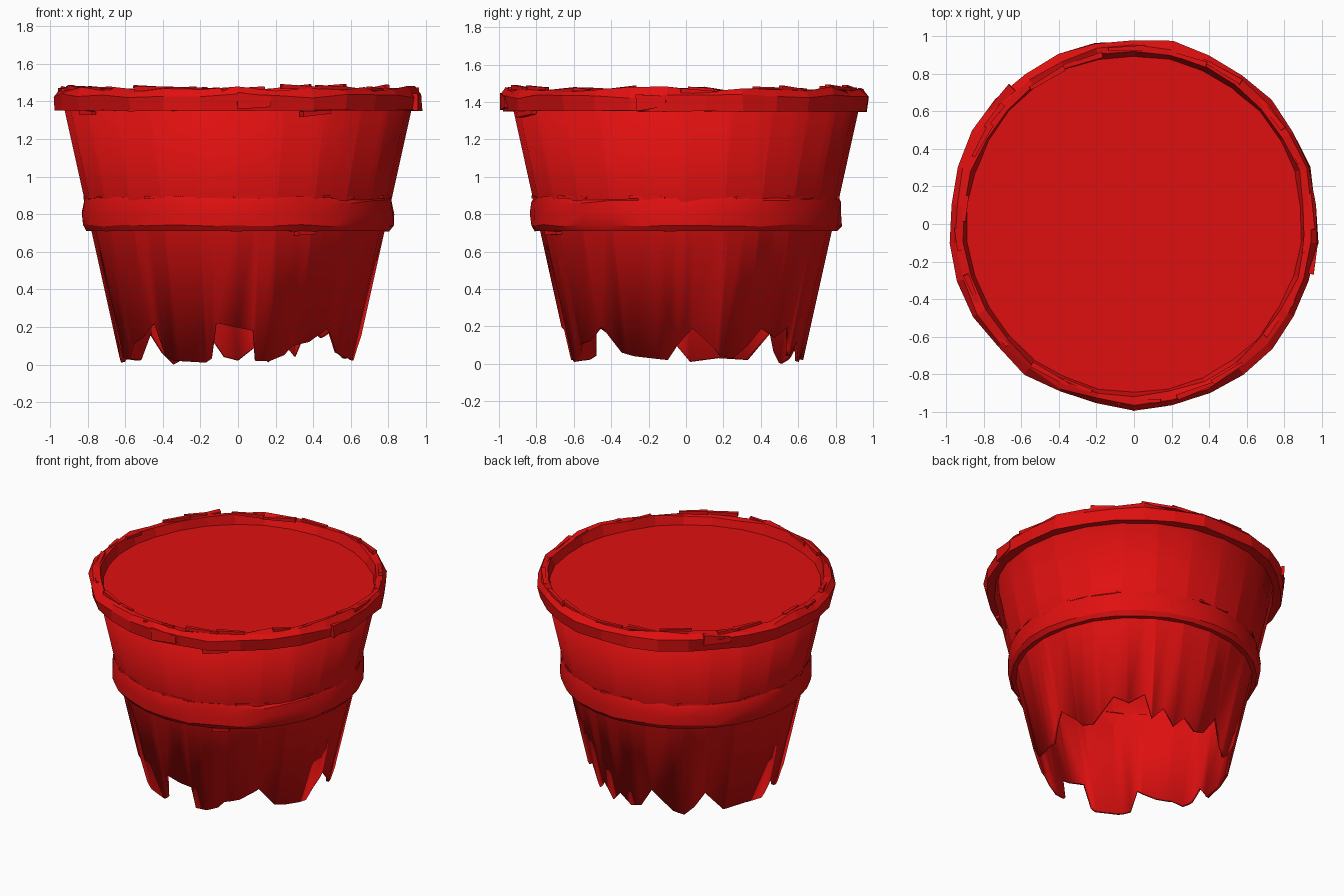
import bpy
import bmesh
import random
from math import sin, cos, pi, radians
from mathutils import Vector, Matrix

random.seed(4)
cube = bpy.data.objects.get("Cube")
if cube:
    bpy.data.objects.remove(cube)

red = bpy.data.materials.new("bucket red")
red.use_nodes = True
COLOUR = (0.74, 0.005, 0.005, 1)
red.diffuse_color = COLOUR
red.node_tree.nodes["Principled BSDF"].inputs["Base Color"].default_value = COLOUR


def polar(deg, r, z):
    """Point at an angle measured from the front towards +x."""
    a = radians(deg)
    return Vector((r * sin(a), -r * cos(a), z))


def finish(name, bm, smooth=None):
    bmesh.ops.recalc_face_normals(bm, faces=bm.faces)
    mesh = bpy.data.meshes.new(name)
    bm.to_mesh(mesh)
    bm.free()
    mesh.materials.append(red)
    obj = bpy.data.objects.new(name, mesh)
    bpy.context.collection.objects.link(obj)
    if smooth:
        bpy.ops.object.select_all(action="DESELECT")
        obj.select_set(True)
        bpy.context.view_layer.objects.active = obj
        bpy.ops.object.shade_smooth_by_angle(angle=radians(smooth))
    return obj


def ring(name, profile, sides, smooth=None):
    """Ragged hoop; each profile point is radius, height, radius and height jitter."""
    bm = bmesh.new()
    loops = []
    for i in range(sides):
        loops.append([bm.verts.new(polar(i * 360 / sides,
                                         r + random.uniform(-jr, jr),
                                         z + random.uniform(-jz, jz)))
                      for r, z, jr, jz in profile])
    n = len(profile)
    for i in range(sides):
        a, b = loops[i], loops[(i + 1) % sides]
        for k in range(n):
            m = (k + 1) % n
            bm.faces.new((a[k], b[k], b[m], a[m]))
    return finish(name, bm, smooth)


def chip(name, deg, r, z, size, tilt):
    """Small tapered splinter lying along a hoop."""
    bm = bmesh.new()
    bmesh.ops.create_cube(bm, size=1)
    for v in bm.verts:
        taper = 0.6 if v.co.x > 0 else 1
        v.co = Vector((v.co.x * size[0], v.co.y * size[1] * taper,
                       v.co.z * size[2] * taper))
    turn = Matrix.Rotation(radians(deg), 4, "Z") @ Matrix.Rotation(radians(tilt), 4, "Y")
    bm.transform(Matrix.Translation(polar(deg, r, z)) @ turn)
    return finish(name, bm)


# Tapered wall with a broken lower edge: angle, height in hundredths
edge = [(-16, 1), (-13, 3), (-10, 22), (7, 18), (8.5, 2), (16, 2), (23, 5),
        (27, 10), (36, 12), (47, 20), (57, 6), (64, 4), (81, 2), (86, 10),
        (93, 19), (104, 8), (107, 4), (114, 3), (121, 10), (128, 19),
        (137, 14), (146, 20), (151, 4), (158, 12), (165, 1), (172, 9),
        (180, 2), (187, 4), (195, 18), (207, 3), (214, 0), (220, 6),
        (226, 17), (238, 2), (254, 3), (268, 1), (277, 13), (282, 4),
        (289, 3), (297, 10), (307, 14), (318, 22), (322, 4), (327, 2)]
SIDES = 24
STEP = 360 / SIDES


def broken_height(deg):
    pts = edge + [(edge[0][0] + 360, edge[0][1])]
    for (a, h), (b, k) in zip(pts, pts[1:]):
        if a <= deg <= b:
            return (h + (k - h) * (deg - a) / (b - a)) / 100


def wall_radius(deg, z):
    off = radians(deg % STEP - STEP / 2)
    return (0.622 + 0.222 * z) * cos(pi / SIDES) / cos(off)


first = edge[0][0]
angles = {a for a, h in edge}
angles |= {(i * STEP - first) % 360 + first for i in range(SIDES)}
bm = bmesh.new()
columns = []
for deg in sorted(angles):
    low = broken_height(deg)
    columns.append([bm.verts.new(polar(deg, wall_radius(deg, z), z))
                    for z in (low, 0.8, 1.41)])
for a, b in zip(columns, columns[1:] + columns[:1]):
    for k in range(2):
        bm.faces.new((a[k], b[k], b[k + 1], a[k + 1]))
wall = finish("bucket_wall", bm, 12)
solid = wall.modifiers.new("thickness", "SOLIDIFY")
solid.thickness = 0.02
solid.offset = -1

# Flat filling just below the rim
bm = bmesh.new()
bm.faces.new([bm.verts.new(polar(i * STEP, 0.92, 1.4)) for i in range(SIDES)])
finish("top_fill", bm)

# Middle hoop with rounded lower edge and ragged top
ring("middle_hoop", [(0.77, 0.71, 0, 0), (0.81, 0.71, 0.003, 0.002),
                     (0.83, 0.74, 0.004, 0.006), (0.832, 0.8, 0.004, 0.01),
                     (0.825, 0.865, 0.005, 0.008), (0.815, 0.89, 0.012, 0.008),
                     (0.79, 0.885, 0, 0.005)], 30, 25)

# Thick ragged rim
ring("top_rim", [(0.9, 1.35, 0, 0), (0.975, 1.35, 0.012, 0.004),
                 (0.985, 1.43, 0.012, 0.012), (0.955, 1.465, 0.012, 0.018),
                 (0.915, 1.465, 0.012, 0.014), (0.89, 1.39, 0.008, 0)], 30)

# Larger splinters at set places on the hoops
chip("rim_splinter_front", 5, 0.965, 1.4, (0.18, 0.05, 0.09), 2)
chip("rim_splinter_right", 79, 0.965, 1.4, (0.16, 0.05, 0.09), -3)
chip("rim_splinter_back", 227, 0.97, 1.43, (0.18, 0.05, 0.07), 4)
chip("rim_splinter_low", 26, 0.945, 1.338, (0.17, 0.05, 0.03), -4)
chip("rim_splinter_low_left", 302, 0.94, 1.34, (0.12, 0.04, 0.03), 4)
chip("hoop_splinter_low", 27, 0.79, 0.7, (0.11, 0.06, 0.025), 0)

# Small shards scattered round the top edges
for i in range(22):
    deg = i * 360 / 22 + random.uniform(-5, 5)
    chip("rim_shard", deg, random.uniform(0.9, 0.95),
         random.uniform(1.455, 1.475),
         (random.uniform(0.12, 0.24), 0.03, 0.025), random.uniform(-6, 6))
for i in range(10):
    chip("hoop_shard", i * 36 + random.uniform(-8, 8), 0.805, 0.89,
         (random.uniform(0.15, 0.25), 0.03, 0.015), random.uniform(-2, 2))
